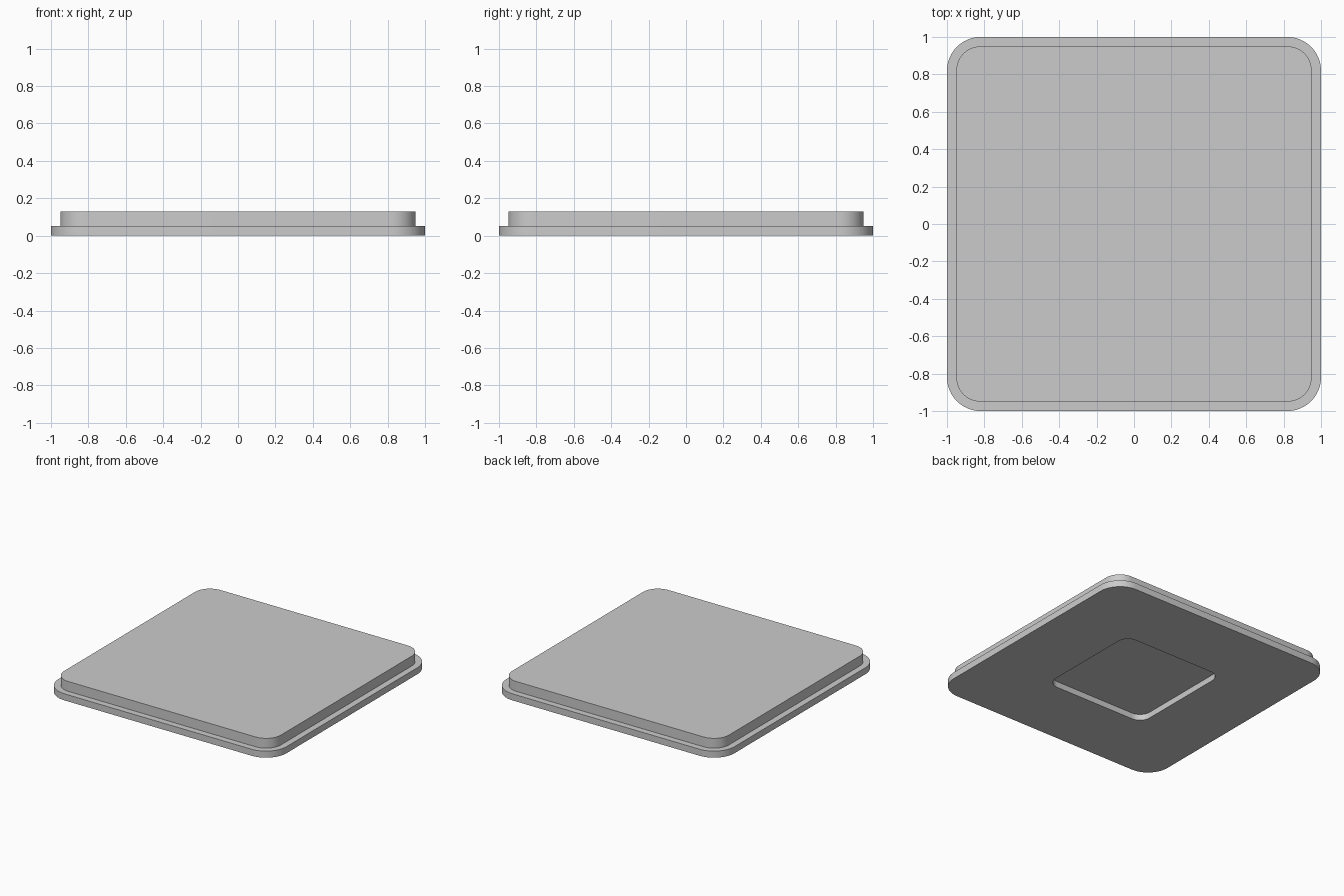
import bpy, bmesh, math

if "Cube" in bpy.data.objects:
    bpy.data.objects.remove(bpy.data.objects["Cube"])

SEG = 12  # segments per rounded corner


def ring(bm, half, radius, z):
    """Rounded square loop of vertices at height z."""
    verts = []
    c = half - radius
    for q, (sx, sy) in enumerate([(1, 1), (-1, 1), (-1, -1), (1, -1)]):
        for i in range(SEG + 1):
            a = math.pi / 2 * (q + i / SEG)
            verts.append(bm.verts.new((sx * c + radius * math.cos(a),
                                       sy * c + radius * math.sin(a), z)))
    return verts


# half size, corner radius, height: from recess ceiling out and up to the top
PROFILE = [
    (0.44, 0.09, 0.047),   # recess ceiling
    (0.44, 0.09, 0.0),     # recess mouth on the underside
    (1.0, 0.18, 0.0),      # flange bottom
    (1.0, 0.18, 0.052),    # flange top
    (0.95, 0.13, 0.052),   # raised slab foot
    (0.95, 0.13, 0.13),    # raised slab top
]

bm = bmesh.new()
rings = [ring(bm, *p) for p in PROFILE]
for a, b in zip(rings, rings[1:]):
    n = len(a)
    for i in range(n):
        j = (i + 1) % n
        bm.faces.new((a[i], a[j], b[j], b[i]))
bm.faces.new(rings[0][::-1])
bm.faces.new(rings[-1])
bmesh.ops.recalc_face_normals(bm, faces=bm.faces)

mesh = bpy.data.meshes.new("stepped_tile")
bm.to_mesh(mesh)
bm.free()
tile = bpy.data.objects.new("stepped_tile", mesh)
bpy.context.collection.objects.link(tile)

# Smooth corners, crisp steps
bpy.context.view_layer.objects.active = tile
tile.select_set(True)
bpy.ops.object.shade_smooth_by_angle(angle=math.radians(30))
